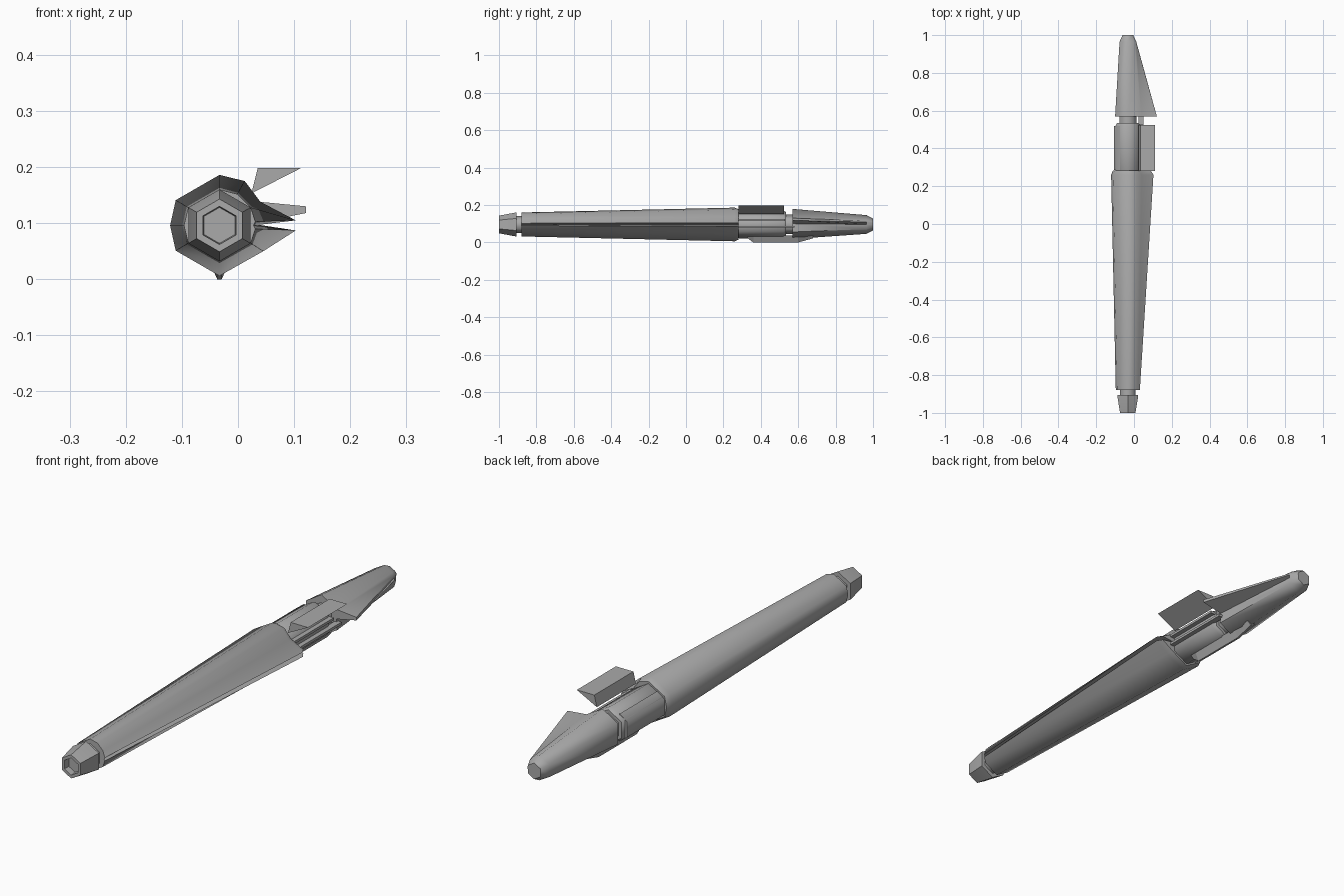
import bpy, bmesh
from math import sin, cos, pi, radians

cube = bpy.data.objects.get("Cube")
if cube:
    bpy.data.objects.remove(cube)

grey = bpy.data.materials.new("plain grey")
grey.use_nodes = True
COLOUR = (0.4, 0.4, 0.4, 1)
grey.diffuse_color = COLOUR
grey.node_tree.nodes["Principled BSDF"].inputs["Base Color"].default_value = COLOUR

AX, AZ = -0.033, 0.096   # long axis of the weapon


def hexagon(r):
    """Point-up hexagon around the axis."""
    return [(r * sin(i * pi / 3), r * cos(i * pi / 3)) for i in range(6)]


def scaled(points, k):
    return [(x * k, z * k) for x, z in points]


def loft(name, sections, origin=(AX, AZ), smooth=62):
    """Skin cross-sections (y, points) along y and cap both ends."""
    bm = bmesh.new()
    rings = [[bm.verts.new((origin[0] + x, y, origin[1] + z)) for x, z in pts]
             for y, pts in sections]
    n = len(rings[0])
    for a, b in zip(rings, rings[1:]):
        for i in range(n):
            j = (i + 1) % n
            bm.faces.new((a[i], a[j], b[j], b[i]))
    bm.faces.new(rings[0])
    bm.faces.new(rings[-1])
    bmesh.ops.recalc_face_normals(bm, faces=bm.faces)
    mesh = bpy.data.meshes.new(name)
    bm.to_mesh(mesh)
    bm.free()
    mesh.materials.append(grey)
    obj = bpy.data.objects.new(name, mesh)
    bpy.context.collection.objects.link(obj)
    if smooth:
        bpy.ops.object.select_all(action='DESELECT')
        obj.select_set(True)
        bpy.context.view_layer.objects.active = obj
        bpy.ops.object.shade_smooth_by_angle(angle=radians(smooth))
    return obj


def prism(name, y0, y1, points):
    return loft(name, [(y0, points), (y1, points)], (0, 0), 0)


# Muzzle with a hexagonal recess
loft("muzzle", [(-0.975, hexagon(0.032)), (-1.0, hexagon(0.034)),
                (-1.0, hexagon(0.047)), (-0.91, hexagon(0.064)),
                (-0.905, hexagon(0.064))], smooth=40)
loft("muzzle_neck", [(-0.93, hexagon(0.046)), (-0.86, hexagon(0.046))])

# Barrel shroud: round at the front, split into two lips at the rear
front = [(0, 1), (0.5, 0.87), (0.87, 0.5), (1, 0.1), (0.95, 0), (1, -0.1),
         (0.87, -0.5), (0, -1), (-0.87, -0.5), (-0.99, 0), (-0.87, 0.5)]
rear = [(0, 0.09), (0.045, 0.079), (0.073, 0.042), (0.136, 0.009),
        (0.07, 0.001), (0.136, -0.009), (0.078, -0.046), (0, -0.09),
        (-0.078, -0.045), (-0.088, 0), (-0.078, 0.045)]
loft("barrel_shroud", [(-0.88, scaled(front, 0.064)), (0.26, rear),
                       (0.282, scaled(rear, 0.9))])

# Receiver with bevelled ends
loft("receiver", [(0.27, hexagon(0.066)), (0.285, hexagon(0.074)),
                  (0.52, hexagon(0.074)), (0.535, hexagon(0.066))])
loft("receiver_sleeve", [(0.285, [(-0.073, 0.03), (-0.073, -0.03),
                                  (-0.04, -0.055), (-0.04, 0.055)]),
                         (0.52, [(-0.073, 0.03), (-0.073, -0.03),
                                 (-0.04, -0.055), (-0.04, 0.055)])])
loft("stock_neck", [(0.51, hexagon(0.052)), (0.59, hexagon(0.052))])

# Side rails beside the receiver
for i, z in enumerate((0.084, 0.12)):
    prism(f"side_rail_{i + 1}", 0.27, 0.58 - 0.05 * i,
          [(0.025, z - 0.005), (0.05, z - 0.005), (0.05, z + 0.005), (0.025, z + 0.005)])

# Wedge-shaped box on the upper side
prism("side_box", 0.28, 0.525, [(0.035, 0.198), (0.112, 0.198), (0.024, 0.153)])

# Stock with a wide flange that tapers to the butt
stock = [(0, 0.083), (0.072, 0.042), (0.154, 0.034), (0.154, 0.022),
         (0.066, 0.004), (0.069, -0.04), (0, -0.078), (-0.067, -0.04), (-0.067, 0.042)]
butt = [(0, 1), (0.7, 0.6), (0.87, 0.4), (0.9, 0.25), (0.87, 0),
        (0.87, -0.5), (0, -1), (-0.87, -0.5), (-0.87, 0.5)]
loft("stock", [(0.57, stock), (0.965, scaled(butt, 0.05)), (1.0, scaled(butt, 0.032))])

# Slim keel under the receiver and stock
keel = loft("keel", [(0.33, [(-0.02, -0.06), (0.02, -0.06), (0.004, -0.074), (-0.004, -0.074)]),
                     (0.36, [(-0.02, -0.06), (0.02, -0.06), (0.004, -0.096), (-0.004, -0.096)]),
                     (0.6, [(-0.02, -0.06), (0.02, -0.06), (0.004, -0.096), (-0.004, -0.096)]),
                     (0.68, [(-0.02, -0.06), (0.02, -0.06), (0.004, -0.074), (-0.004, -0.074)])],
            smooth=0)
